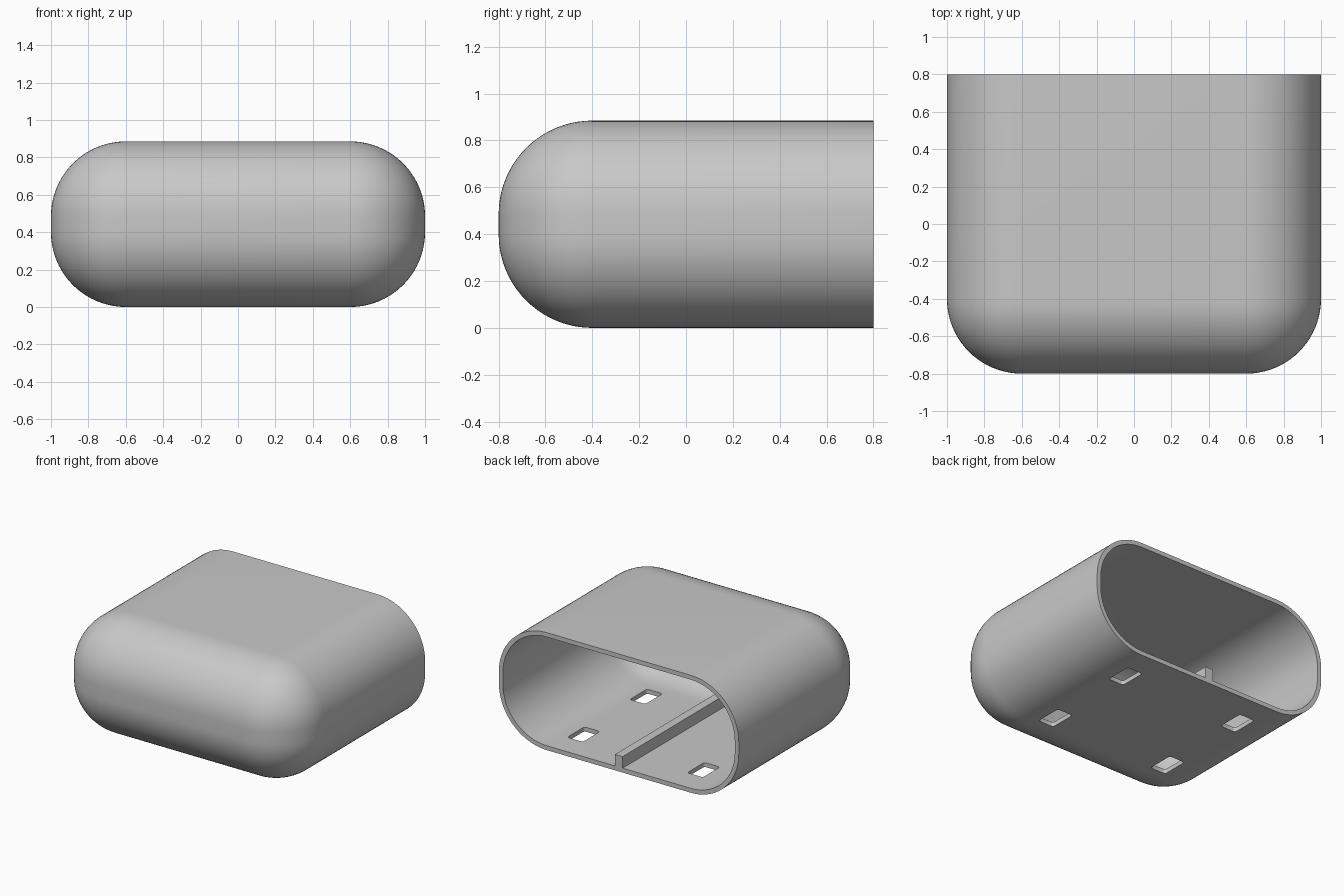
import bpy
import bmesh
from mathutils import Matrix, Vector

default = bpy.data.objects.get("Cube")
if default:
    bpy.data.objects.remove(default, do_unlink=True)

WIDTH, LENGTH, HEIGHT = 2.0, 1.6, 0.885
RADIUS, WALL = 0.4, 0.033
BACK = LENGTH / 2

grey = bpy.data.materials.new("plain_grey")
grey.use_nodes = True
COLOUR = (0.58, 0.58, 0.58, 1)
grey.diffuse_color = COLOUR
grey.node_tree.nodes["Principled BSDF"].inputs["Base Color"].default_value = COLOUR


def add_object(name, bm):
    bmesh.ops.recalc_face_normals(bm, faces=bm.faces)
    mesh = bpy.data.meshes.new(name)
    bm.to_mesh(mesh)
    bm.free()
    mesh.materials.append(grey)
    obj = bpy.data.objects.new(name, mesh)
    bpy.context.collection.objects.link(obj)
    return obj


def add_box(bm, size, centre):
    matrix = Matrix.Translation(centre) @ Matrix.Diagonal((*size, 1))
    return bmesh.ops.create_cube(bm, size=1, matrix=matrix)["verts"]


def select_only(obj):
    bpy.ops.object.select_all(action="DESELECT")
    obj.select_set(True)
    bpy.context.view_layer.objects.active = obj


# Shell: a long rounded box, cut open at the back
bm = bmesh.new()
add_box(bm, (WIDTH, LENGTH + 1, HEIGHT), (0, 0.5, HEIGHT / 2))
bmesh.ops.bevel(bm, geom=bm.edges[:], offset=RADIUS, offset_type="OFFSET",
                segments=20, profile=0.5, affect="EDGES")
bmesh.ops.bisect_plane(bm, geom=bm.verts[:] + bm.edges[:] + bm.faces[:],
                       plane_co=(0, BACK, 0), plane_no=(0, 1, 0), clear_outer=True)
shell = add_object("shell", bm)
solid = shell.modifiers.new("wall", "SOLIDIFY")
solid.thickness = WALL
solid.offset = -1
solid.use_even_offset = True

# Four slots through the floor
bm = bmesh.new()
for x in (-0.5, 0.5):
    for y in (-0.24, 0.505):
        verts = add_box(bm, (0.13, 0.205, 0.2), (x, y, 0))
        edges = {e for v in verts for e in v.link_edges
                 if abs((e.verts[0].co - e.verts[1].co).z) > 0.1}
        bmesh.ops.bevel(bm, geom=list(edges), offset=0.018, segments=3,
                        profile=0.5, affect="EDGES")
cutter = add_object("slot_cutter", bm)
cutter.hide_render = True
slots = shell.modifiers.new("slots", "BOOLEAN")
slots.operation = "DIFFERENCE"
slots.solver = "EXACT"
slots.object = cutter

select_only(shell)
for modifier in ("wall", "slots"):
    bpy.ops.object.modifier_apply(modifier=modifier)
bpy.data.objects.remove(cutter, do_unlink=True)
bpy.ops.object.shade_smooth_by_angle(angle=0.6)

# Rib along the middle of the floor, its front end buried in the wall
bm = bmesh.new()
RIB = 0.064
profile = [(BACK, 0.002), (BACK, 0.12), (-0.65, 0.12), (-0.48, 0.015), (0, 0.002)]
face = bm.faces.new([bm.verts.new((-RIB / 2, y, z)) for y, z in profile])
side = bmesh.ops.extrude_face_region(bm, geom=[face])["geom"]
bmesh.ops.translate(bm, vec=Vector((RIB, 0, 0)),
                    verts=[v for v in side if isinstance(v, bmesh.types.BMVert)])
add_object("floor_rib", bm)
